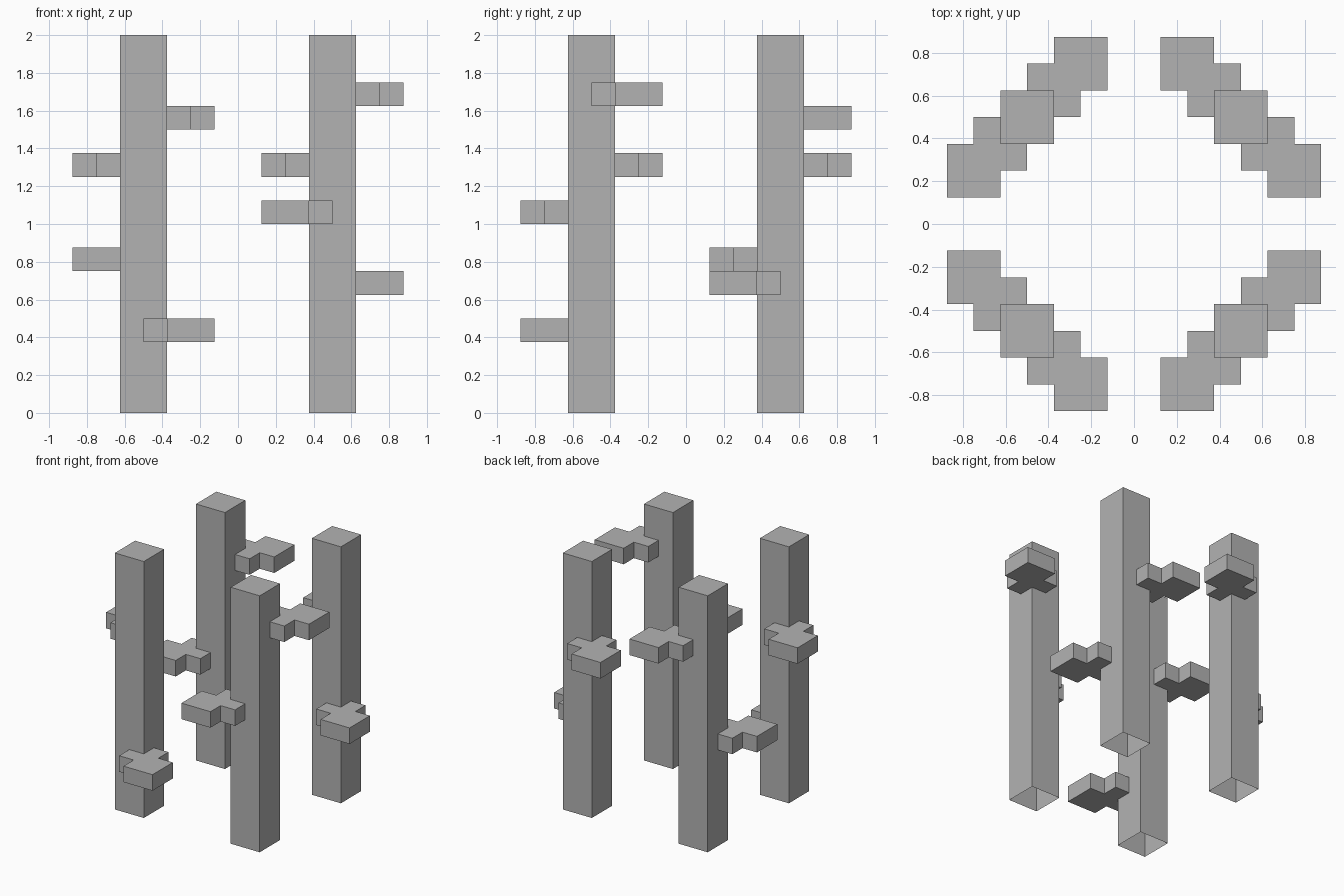
import bpy
import bmesh

cube = bpy.data.objects.get("Cube")
if cube:
    bpy.data.objects.remove(cube, do_unlink=True)

# Single flat grey
GREY = (0.45, 0.45, 0.45, 1)
grey = bpy.data.materials.new("plain_grey")
grey.use_nodes = True
grey.diffuse_color = GREY
grey.node_tree.nodes["Principled BSDF"].inputs["Base Color"].default_value = GREY


def prism(name, outline, z, height, open_bottom=False):
    """Extrude a plan outline upwards from z."""
    bm = bmesh.new()
    base = bm.faces.new([bm.verts.new((x, y, z)) for x, y in outline])
    result = bmesh.ops.extrude_face_region(bm, geom=[base], use_keep_orig=True)
    for v in result["geom"]:
        if isinstance(v, bmesh.types.BMVert):
            v.co.z += height
    bmesh.ops.recalc_face_normals(bm, faces=bm.faces)
    if open_bottom:
        bmesh.ops.delete(bm, geom=[base], context="FACES_ONLY")
    mesh = bpy.data.meshes.new(name)
    bm.to_mesh(mesh)
    bm.free()
    mesh.materials.append(grey)
    obj = bpy.data.objects.new(name, mesh)
    bpy.context.collection.objects.link(obj)


# Plan shapes for one quadrant; the ledge is two squares merged corner to corner
POST = [(0.375, 0.375), (0.625, 0.375), (0.625, 0.625), (0.375, 0.625)]
LEDGE = [(0.125, 0.875), (0.125, 0.625), (0.25, 0.625), (0.25, 0.5),
         (0.5, 0.5), (0.5, 0.75), (0.375, 0.75), (0.375, 0.875)]

# Per corner: x sign, y sign, front/back ledge height, side ledge height
CORNERS = {
    "front_left": (1, -1, 1.0, 1.625),
    "front_right": (-1, -1, 0.375, 1.25),
    "back_left": (1, 1, 1.25, 0.625),
    "back_right": (-1, 1, 1.5, 0.75),
}

for corner, (sx, sy, end_z, side_z) in CORNERS.items():
    # Tall hollow post, open underneath
    prism(corner + "_post", [(sx * x, sy * y) for x, y in POST], 0, 2, True)
    # Ledges on the two outer faces
    prism(corner + "_end_ledge", [(sx * x, sy * y) for x, y in LEDGE], end_z, 0.125)
    prism(corner + "_side_ledge", [(sx * y, sy * x) for x, y in LEDGE], side_z, 0.125)
